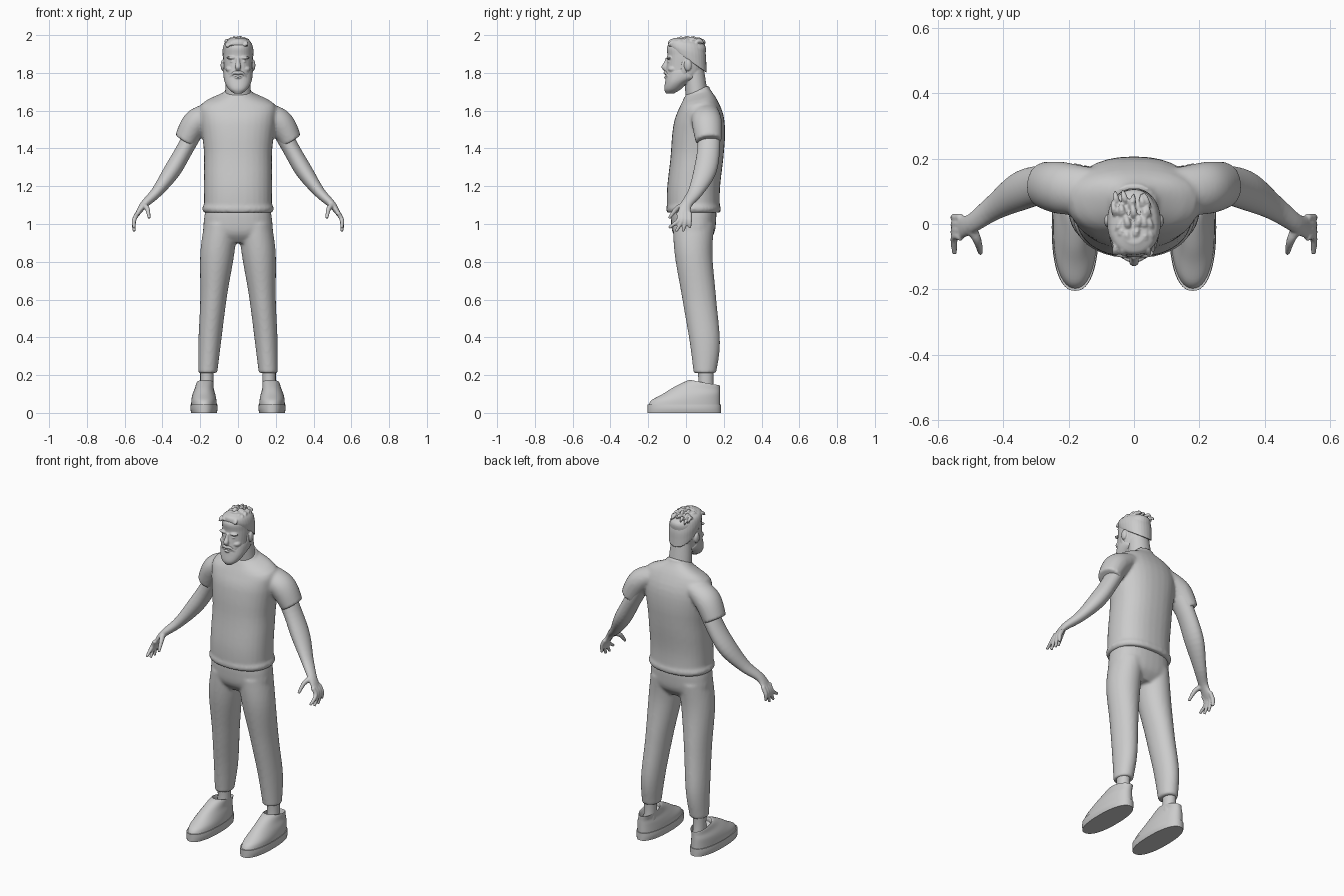
import bpy, bmesh, math, random
from mathutils import Vector, Matrix

random.seed(4)
if "Cube" in bpy.data.objects:
    bpy.data.objects.remove(bpy.data.objects["Cube"])

grey = bpy.data.materials.new("plain grey")
grey.use_nodes = True
grey.diffuse_color = (.6, .6, .6, 1)
grey.node_tree.nodes["Principled BSDF"].inputs["Base Color"].default_value = grey.diffuse_color

SIDES = {"left": 1, "right": -1}


def sample(keys, t):
    """Smooth value at t along evenly spaced keys; a single number stays constant."""
    if isinstance(keys, (int, float)):
        return keys
    last = len(keys) - 1
    i = min(int(t * last), last - 1)
    u = t * last - i
    before, start, end, after = (keys[max(0, min(last, i + k))] for k in (-1, 0, 1, 2))
    leave, arrive = (end - before) / 2, (after - start) / 2
    return (start + leave * u + (3 * (end - start) - 2 * leave - arrive) * u ** 2
            + (2 * (start - end) + leave + arrive) * u ** 3)


def loft(bm, x=0, y=0, z=0, width=.1, depth=.1, tilt=0, side=1, follow=False,
         power=2, sides=32, steps=24):
    """Skin oval rings whose centre and half sizes vary; follow turns the rings along the path."""
    def centre(t):
        return Vector(sample(axis, t) for axis in (x, y, z))

    rings = []
    for step in range(steps + 1):
        t = step / steps
        across, deep = Vector((1, 0, 0)), Vector((0, 1, sample(tilt, t)))
        if follow:
            ahead = centre(min(t + .01, 1)) - centre(max(t - .01, 0))
            ahead.normalize()
            deep = (Vector((0, 1, 0)) - ahead * ahead.y).normalized()
            across = deep.cross(ahead)
        ring = []
        for k in range(sides):
            angle = math.tau * k / sides
            u, v = (math.copysign(abs(w) ** (2 / power), w)
                    for w in (math.cos(angle), math.sin(angle)))
            point = (centre(t) + across * u * sample(width, t) + deep * v * sample(depth, t))
            point.x *= side
            ring.append(bm.verts.new(point))
        rings.append(ring)
    for low, high in zip(rings, rings[1:]):
        for k in range(sides):
            bm.faces.new((low[k - 1], low[k], high[k], high[k - 1]))
    bm.faces.new(rings[0])
    bm.faces.new(rings[-1])


def ball(bm, place, size):
    bmesh.ops.create_uvsphere(bm, u_segments=20, v_segments=12, radius=1,
                              matrix=Matrix.Translation(place) @ Matrix.Diagonal((*size, 1)))


def finish(name, bm, voxel=None, smooth=3):
    """Make the object; a voxel size fuses its pieces into one skin."""
    bmesh.ops.recalc_face_normals(bm, faces=bm.faces[:])
    mesh = bpy.data.meshes.new(name)
    bm.to_mesh(mesh)
    bm.free()
    part = bpy.data.objects.new(name, mesh)
    bpy.context.collection.objects.link(part)
    mesh.materials.append(grey)
    if voxel:
        fuse = part.modifiers.new("fuse", 'REMESH')
        fuse.mode, fuse.voxel_size, fuse.use_smooth_shade = 'VOXEL', voxel, True
        relax = part.modifiers.new("relax", 'SMOOTH')
        relax.iterations, relax.factor = smooth, .5
    else:
        bpy.ops.object.select_all(action='DESELECT')
        part.select_set(True)
        bpy.context.view_layer.objects.active = part
        bpy.ops.object.shade_smooth_by_angle(angle=math.radians(40))


# Shirt: body, hem, collar and short sleeves
bm = bmesh.new()
loft(bm, y=(.04, .04, .06, .07, .06), z=(1.06, 1.69), width=[.18] * 5 + [.19, .2, .19, .08],
     depth=[.14] * 6 + [.13, .1, .07], tilt=(0, 0, 0, .3), power=2.3)
loft(bm, y=.04, z=(1.06, 1.11), width=(.18, .19, .17), depth=(.14, .145, .13), power=2.3)
loft(bm, y=.06, z=(1.66, 1.71), width=(.08, .07), depth=.065, tilt=.4)
for side in SIDES.values():
    loft(bm, x=(.12, .22, .28), y=(.1, .12), z=(1.6, 1.54, 1.44), width=(.05, .07, .06),
         depth=(.07, .08, .07), side=side, follow=True)
finish("shirt", bm, .009, 5)

# Trousers: hips and two legs
bm = bmesh.new()
loft(bm, y=.04, z=(1.08, .9), width=(.17, .18, .18, .12), depth=(.12, .12, .11, .07), power=2.4)
for side in SIDES.values():
    loft(bm, x=(.09, .11, .13, .15, .16), y=(.04, .04, .07, .1, .1), z=(1, .21),
         width=(.09, .09, .07, .06, .05), depth=(.11, .1, .09, .08, .06), side=side)
finish("trousers", bm, .009, 4)

# Arms, palms, fingers and thumbs
bm = bmesh.new()
for side in SIDES.values():
    loft(bm, x=(.2, .28, .35, .43, .5, .54), y=(.12, .12, .1, .05, 0, -.01),
         z=(1.55, 1.4, 1.28, 1.17, 1.1, 1.04), width=(.05, .045, .045, .03, .02, .01),
         depth=(.06, .06, .06, .04, .03, .04), side=side, follow=True)
    for finger in range(4):
        root, tip = .02 - .02 * finger, .02 - .037 * finger
        low = .98 if finger in (0, 3) else .96
        loft(bm, x=(.53, .55, .55), y=(root, root, tip), z=(1.06, 1.02, low),
             width=(.012, .012, .008), depth=(.012, .012, .008),
             side=side, follow=True, sides=12)
    loft(bm, x=(.5, .48, .47), y=(-.01, -.05, -.09), z=(1.1, 1.08, 1.03),
         width=(.016, .013, .008), depth=(.018, .014, .008), side=side, follow=True, sides=12)
finish("arms", bm, .005)

# Head: skull, neck, nose, brows, eyes, cheeks and ears
bm = bmesh.new()
loft(bm, y=(-.03, 0, 0), z=(1.74, 1.98), width=(.05, .07, .075, .077, .07, .03),
     depth=(.05, .09, .1, .1, .1, .04), power=2.2)
loft(bm, y=(.06, .04), z=(1.66, 1.82), width=(.07, .06), depth=(.06, .055))
loft(bm, y=(-.1, -.105, -.115, -.105), z=(1.88, 1.81), width=(.009, .01, .015, .01),
     depth=(.008, .01, .015, .01), sides=16)
for side in SIDES.values():
    for place, size in (((.034, -.09, 1.88), (.027, .014, .008)),
                        ((.03, -.086, 1.86), (.013, .012, .008)),
                        ((.04, -.07, 1.82), (.026, .026, .018)),
                        ((.08, .01, 1.84), (.012, .02, .03))):
        ball(bm, (place[0] * side, *place[1:]), size)
finish("head", bm, .004, 2)

# Beard with sideburns, moustache and lower lip
bm = bmesh.new()
loft(bm, y=(-.085, -.07, -.05, -.02, -.01), z=(1.69, 1.81), width=(.02, .05, .07, .077, .074),
     depth=(.02, .045, .06, .08, .07), tilt=(0, 0, -.2, -.5), power=2.2)
for side in SIDES.values():
    loft(bm, x=(0, .02, .04, .04), y=(-.11, -.105, -.09, -.085), z=(1.8, 1.8, 1.78, 1.76),
         width=(.01, .005), depth=(.01, .007), side=side, follow=True, sides=12)
    ball(bm, (side * .073, -.01, 1.83), (.008, .016, .04))
ball(bm, (0, -.108, 1.776), (.018, .009, .006))
finish("beard", bm, .004, 2)

# Hair: cap with swept tufts
bm = bmesh.new()
loft(bm, y=(.01, 0), z=(1.87, 1.98), width=(.078, .081, .081, .07, .04),
     depth=(.1, .1, .1, .09, .06), tilt=(-.7, -.3, -.1), power=2.2)
for row in range(5):
    for column in range(-2, 3):
        x = column * .025 + random.uniform(-.01, .01)
        y = row * .034 - .075 + random.uniform(-.01, .01)
        z = 1.98 - 5 * x * x - 2.5 * y * y
        sway = random.uniform(-.015, .015)
        loft(bm, x=(x, x + sway), y=(y - .01, y + .035), z=(z - .01, z + .005, z + .005, z - .01),
             width=(.011, .011, .003), depth=(.006, .01, .003), follow=True, sides=10, steps=8)
finish("hair", bm, .004, 1)

# Soles, shoes with a sunken opening, and ankles
for label, side in SIDES.items():
    bm = bmesh.new()
    loft(bm, x=.18, y=-.01, z=(0, .045), width=(.068, .072, .07), depth=.195,
         side=side, power=2.3, sides=48)
    finish(label + "_sole", bm)
    bm = bmesh.new()
    loft(bm, x=(.18, .18, .17), y=(-.01, 0, .03, .06, .1, .1), z=(.04, .07, .1, .13, .16, .13),
         width=(.068, .066, .06, .05, .044, .034), depth=(.19, .18, .15, .12, .08, .07),
         tilt=(0, 0, -.1, -.3), side=side, power=2.2, sides=48)
    finish(label + "_shoe", bm)
    bm = bmesh.new()
    loft(bm, x=.165, y=.105, z=(.09, .24), width=.035, depth=(.048, .04, .043), side=side)
    finish(label + "_ankle", bm)
